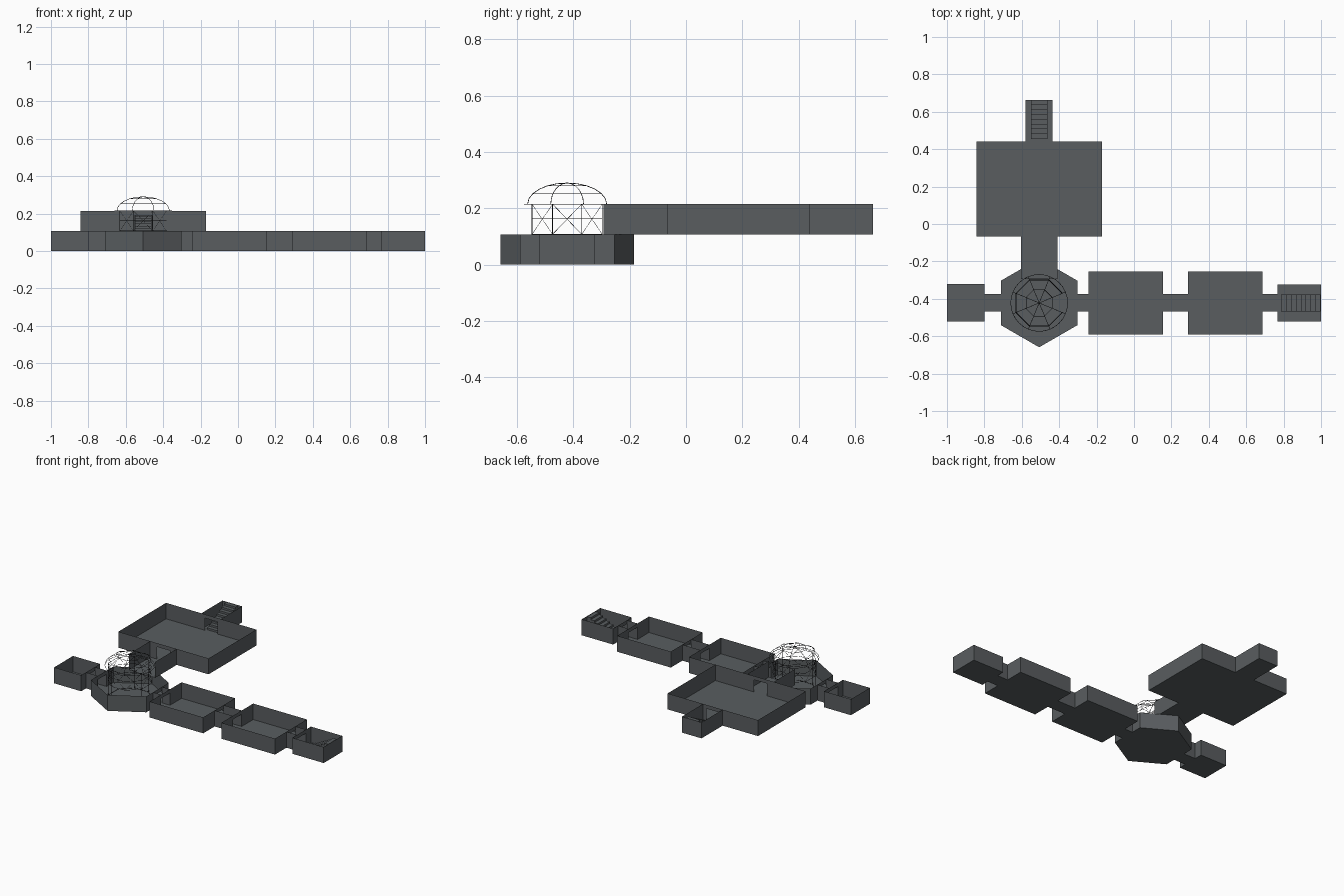
import bpy, bmesh, math
from mathutils import Vector

if "Cube" in bpy.data.objects:
    bpy.data.objects.remove(bpy.data.objects["Cube"])


def material(name, rgb):
    m = bpy.data.materials.new(name)
    m.diffuse_color = (*rgb, 1)
    m.use_nodes = True
    m.node_tree.nodes["Principled BSDF"].inputs["Base Color"].default_value = m.diffuse_color
    return m


GREY = material("slate grey", (0.10, 0.11, 0.117))
DARK = material("dark metal", (0.025, 0.027, 0.03))

H = 0.107            # wall height
UP = 0.108           # upper storey floor level
CX, CY = -0.507, -0.422   # centre of the hexagonal room
DOOR_W, DOOR_H = 0.095, 0.082


def finish(bm, name, mat):
    me = bpy.data.meshes.new(name)
    bm.to_mesh(me)
    bm.free()
    ob = bpy.data.objects.new(name, me)
    me.materials.append(mat)
    bpy.context.collection.objects.link(ob)
    return ob


def panel(bm, a, b, z0, z1):
    """Upright sheet between plan points a and b."""
    pts = [(*a, z0), (*b, z0), (*b, z1), (*a, z1)]
    bm.faces.new([bm.verts.new(p) for p in pts])


def room(name, corners, z, doors=()):
    """Open-topped room: floor plus sheet walls with doorways at given points."""
    bm = bmesh.new()
    bm.faces.new([bm.verts.new((*c, z)) for c in corners])
    for i, c in enumerate(corners):
        a, b = Vector(c), Vector(corners[(i + 1) % len(corners)])
        d = (b - a).normalized()
        hit = None
        for p in doors:
            t = (Vector(p) - a).dot(d)
            if 0 < t < (b - a).length and (a + d * t - Vector(p)).length < 0.01:
                hit = t
        if hit is None:
            panel(bm, a, b, z, z + H)
        else:
            l, r = a + d * (hit - DOOR_W / 2), a + d * (hit + DOOR_W / 2)
            panel(bm, a, l, z, z + H)
            panel(bm, r, b, z, z + H)
            panel(bm, l, r, z + DOOR_H, z + H)
    return finish(bm, name, GREY)


def rect(x0, x1, y0, y1):
    return [(x0, y0), (x1, y0), (x1, y1), (x0, y1)]


def corridor(name, x0, x1, y0, y1, z, along_x=True):
    """Floor with two side walls, open at both ends."""
    c = rect(x0, x1, y0, y1)
    bm = bmesh.new()
    bm.faces.new([bm.verts.new((*p, z)) for p in c])
    for i in ((0, 2) if along_x else (1, 3)):
        panel(bm, c[i], c[(i + 1) % 4], z, z + H)
    return finish(bm, name, GREY)


def stairs(name, start, direction, length, width, z, rise, n=8):
    """Stepped flight climbing along direction."""
    d = Vector(direction)
    side = Vector((-d.y, d.x)) * width / 2
    bm = bmesh.new()

    def sheet(pts):
        bm.faces.new([bm.verts.new(p) for p in pts])

    for i in range(n):
        a = Vector(start) + d * length * i / n
        b = Vector(start) + d * length * (i + 1) / n
        lo, hi = z + rise * i / n, z + rise * (i + 1) / n
        sheet([(*(a + side), lo), (*(a - side), lo), (*(a - side), hi), (*(a + side), hi)])
        sheet([(*(a + side), hi), (*(a - side), hi), (*(b - side), hi), (*(b + side), hi)])
        panel(bm, a - side, b - side, z, hi)
        panel(bm, b + side, a + side, z, hi)
    return finish(bm, name, GREY)


# Ground storey rooms in a row
room("west_room", rect(-1, -0.80, -0.52, -0.32), 0, [(-0.80, CY)])
room("middle_room", rect(-0.242, 0.155, -0.59, -0.253), 0, [(-0.242, CY), (0.155, CY)])
room("east_room", rect(0.29, 0.688, -0.59, -0.253), 0, [(0.29, CY), (0.688, CY)])
room("east_stair_room", rect(0.767, 1, -0.52, -0.323), 0, [(0.767, CY)])
for i, (x0, x1) in enumerate([(-0.80, -0.712), (-0.302, -0.242), (0.155, 0.29), (0.688, 0.767)]):
    corridor(f"passage_{i + 1}", x0, x1, CY - 0.047, CY + 0.047, 0)
stairs("east_stairs", (0.787, CY), (1, 0), 0.21, 0.09, 0, 0.105)

# Hexagonal room
R = 0.237
hexagon = [(CX + R * math.cos(math.radians(30 + 60 * k)),
            CY + R * math.sin(math.radians(30 + 60 * k))) for k in range(6)]
room("hexagonal_room", hexagon, 0, [(hexagon[0][0], CY), (hexagon[2][0], CY)])

# Upper storey hall, its link and its stair annex
room("upper_hall", rect(-0.842, -0.172, -0.066, 0.44), UP, [(CX, -0.066), (CX, 0.44)])
corridor("upper_link", -0.605, -0.409, -0.293, -0.066, UP, along_x=False)
bm = bmesh.new()
annex = rect(-0.58, -0.435, 0.44, 0.664)
bm.faces.new([bm.verts.new((*p, UP)) for p in annex])
for k in (1, 2, 3):
    panel(bm, annex[k], annex[(k + 1) % 4], UP, UP + H)
finish(bm, "upper_stair_annex", GREY)
stairs("upper_stairs", (CX, 0.455), (0, 1), 0.207, 0.087, UP, 0.105)


# Thin wire pavilion standing in the hexagonal room
def wires(name, paths, radius=0.0013):
    cu = bpy.data.curves.new(name, "CURVE")
    cu.dimensions = "3D"
    cu.bevel_depth = radius
    cu.bevel_resolution = 0
    for pts, closed in paths:
        sp = cu.splines.new("POLY")
        sp.points.add(len(pts) - 1)
        for q, p in zip(sp.points, pts):
            q.co = (*p, 1)
        sp.use_cyclic_u = closed
    cu.materials.append(DARK)
    ob = bpy.data.objects.new(name, cu)
    bpy.context.collection.objects.link(ob)


def polar(r, deg, z):
    a = math.radians(deg)
    return (CX + r * math.cos(a), CY + r * math.sin(a), z)


def ring(r, z, n):
    return [polar(r, 360 * k / n + 22.5, z) for k in range(n)], True


CR, EAVE, TOP = 0.135, 0.215, 0.29
posts, braces, ribs = [], [], []
for k in range(8):
    a, b = 45 * k + 22.5, 45 * k + 67.5
    posts.append(([polar(CR, a, 0), polar(CR, a, EAVE)], False))
    braces.append(([polar(CR, a, UP), polar(CR, b, EAVE)], False))
    braces.append(([polar(CR, b, UP), polar(CR, a, EAVE)], False))
    ribs.append(([polar(0.152 * math.cos(math.radians(t)), a,
                        EAVE + (TOP - EAVE) * math.sin(math.radians(t)))
                  for t in range(0, 91, 15)], False))
wires("pavilion_posts", posts)
wires("pavilion_braces", braces, 0.0008)
wires("pavilion_rails", [ring(CR, z, 8) for z in (0.002, UP, 0.165, EAVE)])
wires("dome_ribs", ribs)
wires("dome_rings", [ring(0.152, EAVE, 32), ring(0.132, 0.252, 8), ring(0.076, 0.28, 8)])
